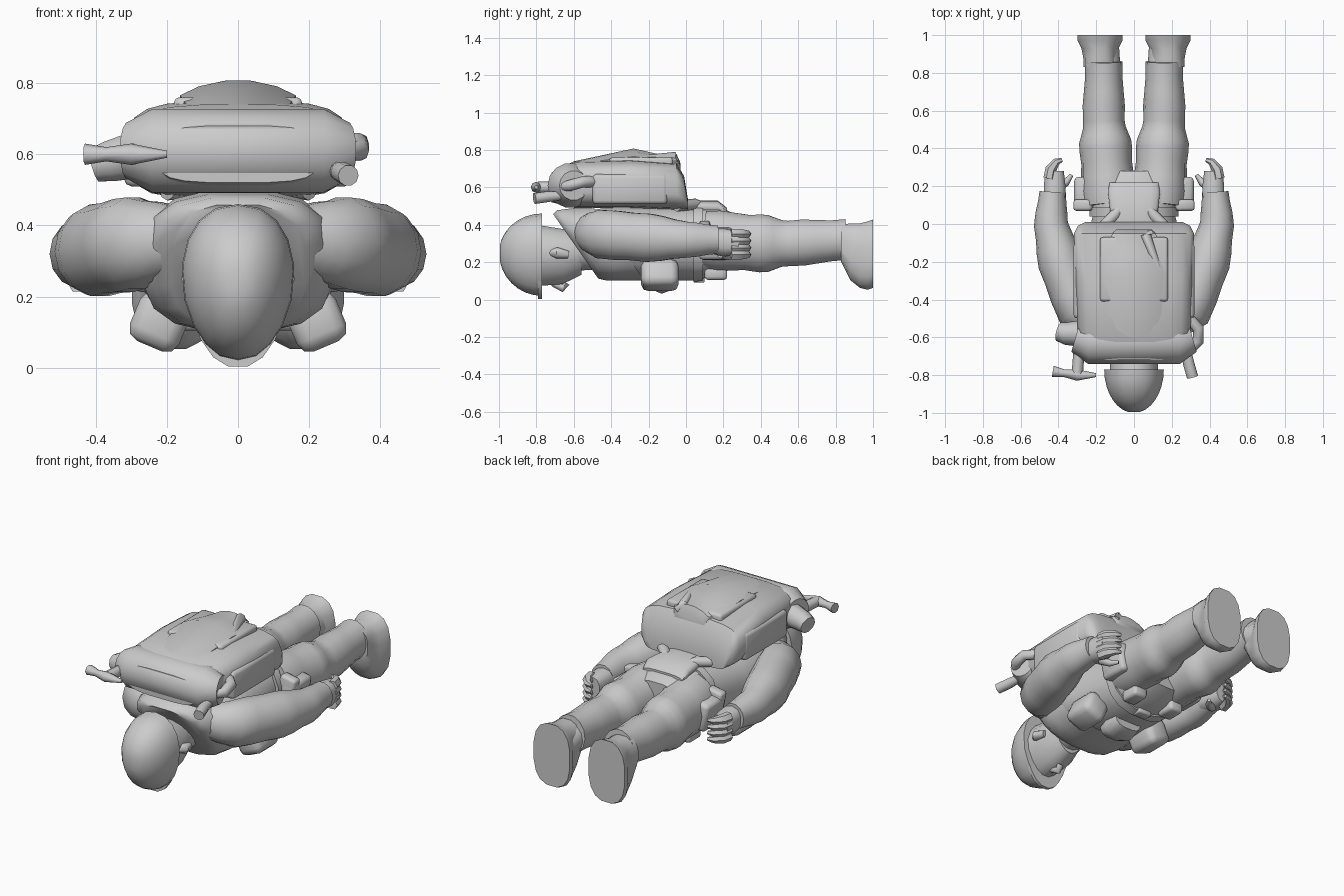
import bpy
import bmesh
from math import cos, sin, pi, radians, copysign
from mathutils import Vector

old = bpy.data.objects.get("Cube")
if old:
    bpy.data.objects.remove(old)

grey = bpy.data.materials.new("plain grey")
grey.use_nodes = True
tone = (0.6, 0.6, 0.6, 1)
grey.diffuse_color = tone
grey.node_tree.nodes["Principled BSDF"].inputs["Base Color"].default_value = tone


def finish(name, bm):
    # Turn the mesh into a smooth object with sharp creases
    bmesh.ops.recalc_face_normals(bm, faces=bm.faces)
    mesh = bpy.data.meshes.new(name)
    bm.to_mesh(mesh)
    bm.free()
    mesh.materials.append(grey)
    obj = bpy.data.objects.new(name, mesh)
    bpy.context.collection.objects.link(obj)
    bpy.ops.object.select_all(action="DESELECT")
    obj.select_set(True)
    bpy.context.view_layer.objects.active = obj
    bpy.ops.object.shade_smooth_by_angle(angle=radians(50))
    return obj


def skin(name, loops):
    # Bridge successive vertex rings and cap both ends
    bm = bmesh.new()
    rings = [[bm.verts.new(point) for point in loop] for loop in loops]
    for first, second in zip(rings, rings[1:]):
        for i in range(len(first)):
            bm.faces.new((first[i - 1], first[i], second[i], second[i - 1]))
    bm.faces.new(rings[0])
    bm.faces.new(rings[-1])
    return finish(name, bm)


def rounded(value, power):
    return copysign(abs(value) ** (2 / power), value)


def loft(name, rings, sides=16, power=2, tilt=0, taper=0, shift=0):
    # Each ring is (y, half width, bottom, top); power squares the outline
    loops = []
    for y, width, bottom, top in rings:
        middle, reach = (bottom + top) / 2, (top - bottom) / 2
        loop = []
        for i in range(sides):
            angle = 2 * pi * (i + 0.5) / sides
            across = rounded(cos(angle), power)
            rise = rounded(sin(angle), power)
            narrow = 1 + taper * min(rise, 0)
            loop.append((shift + across * narrow * width, y + tilt * rise * reach, middle + rise * reach))
        loops.append(loop)
    return skin(name, loops)


def tube(name, path, radii, sides=8, flip=1, tall=1, steps=1, fold=0):
    # Round bar along a path; steps and fold add cloth creases between points
    corners = [Vector((flip * x, y, z)) for x, y, z in path]
    points, widths = [], []
    for i in range(len(corners) - 1):
        for step in range(steps):
            t = step / steps
            points.append(corners[i].lerp(corners[i + 1], t))
            width = radii[i] + (radii[i + 1] - radii[i]) * t
            widths.append(width * (1 + fold * sin(2 * pi * t)))
    points.append(corners[-1])
    widths.append(radii[-1])
    loops = []
    for i, point in enumerate(points):
        way = points[min(i + 1, len(points) - 1)] - points[max(i - 1, 0)]
        across = way.cross(Vector((0, 0, 1))).normalized()
        up = across.cross(way).normalized()
        turns = [2 * pi * k / sides for k in range(sides)]
        loops.append([point + widths[i] * (across * cos(a) + up * sin(a) * tall) for a in turns])
    return skin(name, loops)


def pouch(name, centre, size, turn=0, flip=1):
    # Soft-cornered box
    bm = bmesh.new()
    bmesh.ops.create_cube(bm, size=1)
    bmesh.ops.scale(bm, vec=size, verts=bm.verts)
    bmesh.ops.bevel(bm, geom=bm.edges[:], offset=min(size) / 4, segments=2, affect="EDGES", profile=0.5)
    obj = finish(name, bm)
    obj.location = (flip * centre[0], centre[1], centre[2])
    obj.rotation_euler.y = flip * turn


# Helmet dome, brim, head and neck
dome = []
for step in range(1, 9):
    angle = step * pi / 16
    swell = sin(angle)
    dome.append((-.77 - .23 * cos(angle), .16 * swell, .25 - .23 * swell, .25 + .21 * swell))
loft("helmet", dome, sides=18, taper=.2, power=2.3)
loft("helmet_brim", [(-.79, .14, 0, .4), (-.77, .14, 0, .4)], taper=.2, power=2.3)
loft("head", [(-.78, .13, .07, .4), (-.66, .13, .08, .38), (-.56, .1, .13, .36)], taper=.2)
tube("nose", [(0, -.71, .09), (0, -.66, .06), (0, -.64, .09)], radii=[.02, .02, .02])
loft("neck", [(-.62, .1, .15, .38), (-.45, .13, .16, .4)])

# Jacket with a slanted open collar
loft("collar", [(-.59, .19, .11, .46), (-.56, .24, .1, .48), (-.48, .27, .1, .49), (-.36, .27, .1, .5)],
     tilt=-.7, power=2.8)
loft("torso", [(-.5, .24, .18, .48), (-.4, .28, .13, .5), (-.2, .28, .1, .5), (.05, .22, .1, .5),
               (.18, .24, .13, .5), (.28, .18, .18, .45)], power=2.5)
loft("belt", [(.04, .24, .09, .51), (.09, .24, .1, .51)], power=2.5)
loft("jacket_tail", [(0, .12, .46, .53), (.17, .14, .46, .53), (.22, .13, .44, .49)], power=3)
loft("belly_pouch", [(-.2, .08, .06, .2), (-.13, .1, .03, .2), (-.05, .09, .06, .2)], power=3)
pouch("buckle", centre=(0, .07, .11), size=(.09, .06, .04))

for flip, side in ((1, "left"), (-1, "right")):
    tube(side + "_ear", [(.11, -.72, .25), (.13, -.69, .25), (.12, -.63, .24)], radii=[.02, .03, .02], flip=flip)

    # Legs and boots
    tube(side + "_leg", [(.13, .1, .32), (.15, .4, .3), (.16, .55, .3), (.16, .86, .32)],
         radii=[.14, .14, .11, .1], sides=14, tall=1.13, steps=4, fold=.04, flip=flip)
    tube(side + "_ankle", [(.16, .8, .31), (.17, .95, .28)], radii=[.09, .09], sides=12, flip=flip)
    loft(side + "_boot", [(.83, .09, .2, .4), (.88, .09, .1, .41), (.93, .1, .06, .41), (.97, .12, .05, .42),
                          (1, .12, .06, .43)], power=2.6, shift=flip * .18)

    # Sleeve and curled hand
    tube(side + "_arm", [(.18, -.52, .36), (.29, -.46, .35), (.39, -.2, .33), (.44, 0, .32), (.43, .17, .32)],
         radii=[.09, .12, .12, .09, .07], sides=14, tall=1.1, steps=3, fold=.02, flip=flip)
    loft(side + "_hand", [(.12, .06, .25, .38), (.2, .06, .23, .38), (.28, .05, .24, .37)],
         power=2.6, sides=10, shift=flip * .42)
    for finger in range(4):
        z = .24 + finger * .037
        tube(side + "_finger", [(.45, .24, z), (.44, .29, z), (.41, .33, z), (.38, .34, z)],
             radii=[.03, .03, .02, .01], sides=6, flip=flip)
    tube(side + "_thumb", [(.41, .19, .25), (.36, .22, .23), (.33, .26, .23)], radii=[.03, .02, .01], flip=flip)

    # Pouches
    pouch(side + "_chest_pouch", centre=(.22, -.14, .13), size=(.15, .2, .15), turn=-.4, flip=flip)
    pouch(side + "_hip_pouch", centre=(.26, .16, .3), size=(.09, .18, .17), turn=.2, flip=flip)
    pouch(side + "_hip_pouch_flap", centre=(.26, .1, .34), size=(.1, .06, .15), turn=.2, flip=flip)
    pouch(side + "_belt_pouch", centre=(.13, .16, .14), size=(.09, .12, .07), flip=flip)

    # Backpack side pocket and lower strap
    pouch(side + "_pack_pocket", centre=(.28, -.3, .59), size=(.08, .4, .16), flip=flip)
    tube(side + "_lower_strap", [(.2, -.05, .5), (.1, .05, .51), (.06, .1, .5)], radii=[.03, .03, .02], flip=flip)

# Backpack body, front roll and lid
loft("backpack", [(-.72, .23, .52, .68), (-.6, .3, .49, .74), (-.3, .31, .49, .75), (-.05, .32, .48, .73),
                  (-.01, .3, .48, .66), (.01, .26, .48, .54)], power=3.6, sides=20)
tube("pack_roll", [(-.31, -.6, .61), (-.24, -.62, .61), (.24, -.62, .61), (.31, -.6, .61)],
     radii=[.08, .12, .12, .08], sides=14)
loft("pack_lid", [(-.6, .14, .7, .74), (-.28, .17, .7, .81), (-.15, .16, .7, .78), (-.05, .12, .68, .78),
                  (-.03, .1, .67, .73)], sides=12, power=1.6)
pouch("pack_pocket", centre=(0, -.24, .73), size=(.36, .34, .06))
tube("pack_strap", [(.09, -.05, .73), (.06, -.06, .76), (.13, -.24, .75)], radii=[.02, .03, .02])

# Canister and hammer on the right of the pack
tube("canister", [(-.28, -.58, .6), (-.36, -.58, .58), (-.4, -.57, .57)], radii=[.07, .06, .05], sides=10)
tube("hammer_handle", [(-.3, -.55, .6), (-.29, -.66, .6), (-.3, -.79, .6)], radii=[.03, .03, .03])
tube("hammer_head", [(-.43, -.78, .6), (-.37, -.79, .6), (-.3, -.8, .6), (-.2, -.8, .6)],
     radii=[.03, .02, .03, .01])

# Torch and hook on the left of the pack
tube("torch", [(.27, -.62, .56), (.29, -.74, .55), (.31, -.81, .54)], radii=[.02, .03, .03], sides=10)
tube("pack_hook", [(.29, -.68, .6), (.34, -.62, .61), (.34, -.55, .63), (.29, -.5, .63)],
     radii=[.02, .03, .03, .03])
